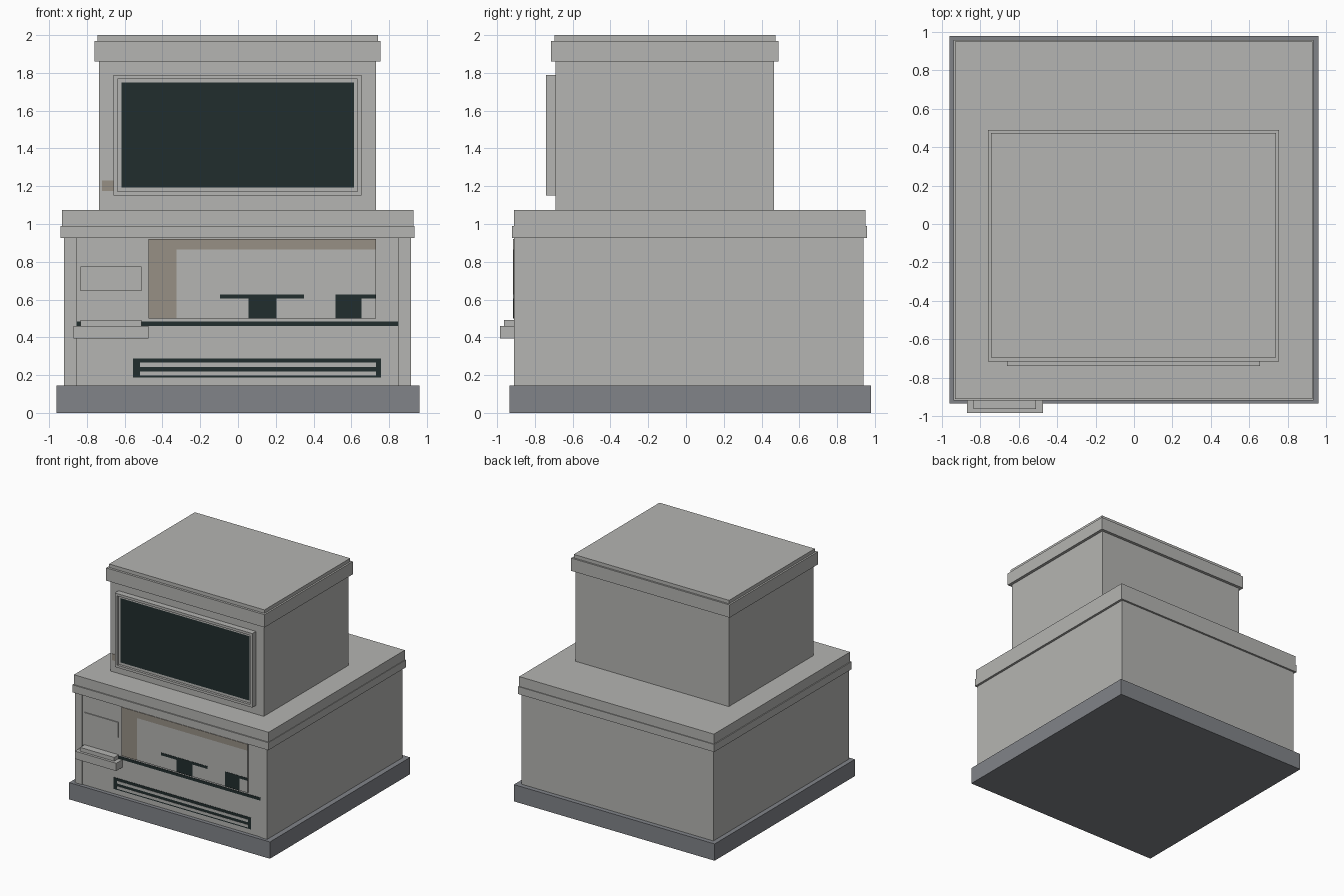
import bpy
import bmesh

if "Cube" in bpy.data.objects:
    bpy.data.objects.remove(bpy.data.objects["Cube"], do_unlink=True)


def material(name, r, g, b):
    m = bpy.data.materials.new(name)
    m.use_nodes = True
    m.diffuse_color = (r, g, b, 1)
    m.node_tree.nodes["Principled BSDF"].inputs["Base Color"].default_value = (r, g, b, 1)
    return m


LIGHT = material("light_grey", 0.46, 0.46, 0.445)
SLATE = material("slate_grey", 0.22, 0.23, 0.25)
DARK = material("dark_glass", 0.015, 0.026, 0.026)
TAN = material("warm_taupe", 0.31, 0.28, 0.235)


def finish(name, bm, *mats):
    bmesh.ops.recalc_face_normals(bm, faces=bm.faces)
    mesh = bpy.data.meshes.new(name)
    bm.to_mesh(mesh)
    bm.free()
    for m in mats:
        mesh.materials.append(m)
    ob = bpy.data.objects.new(name, mesh)
    bpy.context.collection.objects.link(ob)
    return ob


def prism(name, plan, z0, z1, mat):
    """Extrude a plan outline upwards."""
    bm = bmesh.new()
    face = bm.faces.new([bm.verts.new((x, y, z0)) for x, y in plan])
    top = bmesh.ops.extrude_face_region(bm, geom=[face])["geom"]
    verts = [v for v in top if isinstance(v, bmesh.types.BMVert)]
    bmesh.ops.translate(bm, verts=verts, vec=(0, 0, z1 - z0))
    return finish(name, bm, mat)


def box(name, x0, x1, y0, y1, z0, z1, mat=LIGHT):
    return prism(name, [(x0, y0), (x1, y0), (x1, y1), (x0, y1)], z0, z1, mat)


PANEL = -0.902   # recessed front panel
PICTURE = -0.914  # front of the display plate


def plate(name, x0, x1, z0, z1, mat, y=PANEL, thick=0.003):
    return box(name, x0, x1, y - thick, y, z0, z1, mat)


# Plinth and lower body with a shallow recess between two front pilasters
box("plinth", -0.96, 0.96, -0.935, 0.98, 0, 0.145, SLATE)
prism("lower_body", [(-0.92, -0.91), (-0.855, -0.91), (-0.855, PANEL), (0.85, PANEL),
                     (0.85, -0.91), (0.915, -0.91), (0.915, 0.94), (-0.92, 0.94)],
      0.145, 0.93, LIGHT)
box("lower_cornice", -0.94, 0.935, -0.92, 0.957, 0.925, 0.99)
box("lower_cap", -0.932, 0.93, -0.91, 0.95, 0.99, 1.075)

# Upper body and its cap
box("upper_body", -0.735, 0.73, -0.69, 0.465, 1.075, 1.86)
box("upper_cornice", -0.76, 0.755, -0.715, 0.49, 1.86, 1.97)
box("upper_cap", -0.745, 0.74, -0.695, 0.475, 1.97, 2.0)

# Screen frame: inset rim, sunken panel, inset dark glass
frame = box("screen_frame", -0.66, 0.655, -0.74, -0.69, 1.15, 1.79)
bm = bmesh.new()
bm.from_mesh(frame.data)
bm.faces.ensure_lookup_table()
front = min(bm.faces, key=lambda f: f.calc_center_median().y)
bmesh.ops.inset_region(bm, faces=[front], thickness=0.03)
bmesh.ops.inset_region(bm, faces=[front], thickness=0.0005, depth=-0.02)
bmesh.ops.inset_region(bm, faces=[front], thickness=0.029)
front.material_index = 1
bm.to_mesh(frame.data)
bm.free()
frame.data.materials.append(DARK)
plate("side_button", -0.72, -0.66, 1.175, 1.23, TAN, y=-0.69)

# Display plate with taupe surround, pale field and two dark tables
box("display_plate", -0.475, 0.73, PICTURE, PANEL, 0.5, 0.92)
plate("display_left_border", -0.475, -0.325, 0.5, 0.92, TAN, PICTURE, 0.002)
plate("display_top_border", -0.325, 0.73, 0.865, 0.92, TAN, PICTURE, 0.002)
for side, top, stem in (("right", (-0.095, 0.35), (0.055, 0.205)),
                        ("left", (0.515, 0.73), (0.515, 0.655))):
    plate(side + "_table_top", *top, 0.605, 0.628, DARK, PICTURE, 0.002)
    plate(side + "_table_stem", *stem, 0.5, 0.605, DARK, PICTURE, 0.002)

# Shelf line and vent grille
plate("shelf_line", -0.855, 0.85, 0.46, 0.485, DARK)
plate("vent", -0.555, 0.757, 0.187, 0.288, DARK)
for i, z in enumerate((0.197, 0.243)):
    plate(f"vent_slat_{i + 1}", -0.52, 0.73, z, z + 0.023, LIGHT, PANEL - 0.003, 0.002)

# Side notice panel and projecting tray
plate("notice_panel", -0.835, -0.51, 0.645, 0.775, LIGHT, thick=0.008)
box("tray", -0.87, -0.475, -0.985, PANEL, 0.393, 0.46)
box("tray_top", -0.835, -0.51, -0.963, PANEL, 0.46, 0.493)
